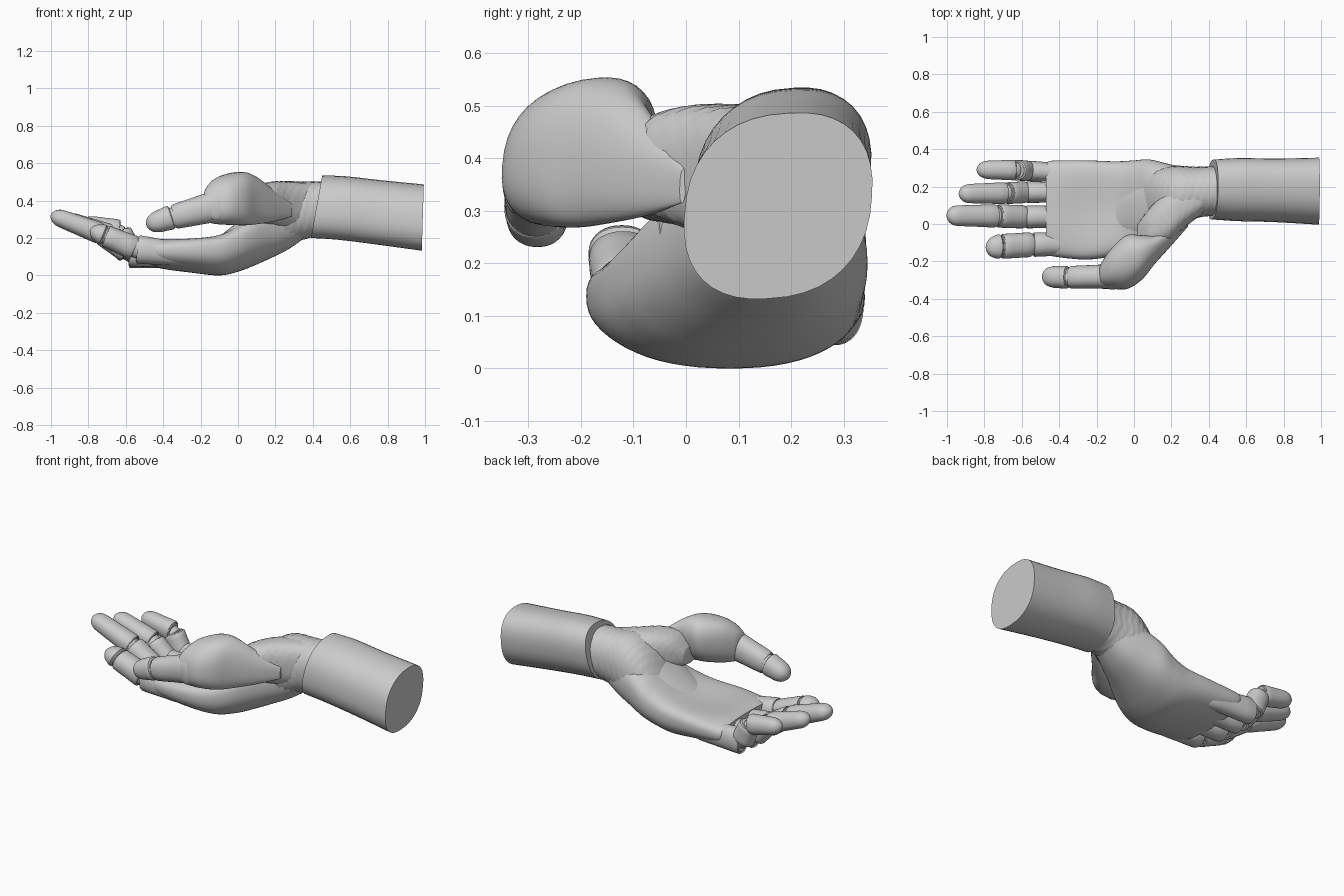
import bpy, math
from math import cos, sin, pi, copysign, sqrt


def spow(v, e):
    return copysign(abs(v) ** e, v)


def loft(name, stations, tilt=0.0, power=2.2, cup=None, steps=5, ribs=0.0, sides=40, skew=0.0):
    """Skin smooth rings; a station is (x, y0, y1, z0, z1[, lean]) and cup hollows the top."""
    st = [tuple(s) + (tilt,) * (6 - len(s)) for s in stations]
    cups = cup or [0] * len(st)
    st = [s + (c,) for s, c in zip(st, cups)]
    rows = []
    for i in range(len(st) - 1):
        a, b, c, d = st[max(i - 1, 0)], st[i], st[i + 1], st[min(i + 2, len(st) - 1)]
        for k in range(steps):
            t = k / steps
            rows.append([0.5 * (2*q + (r-p)*t + (2*p-5*q+4*r-s)*t*t + (3*q-p-3*r+s)*t**3)
                         for p, q, r, s in zip(a, b, c, d)])
    rows.append(st[-1])
    verts, faces = [], []
    for j, (x, y0, y1, z0, z1, lean, dip) in enumerate(rows):
        for k in range(sides):
            a = 2 * pi * k / sides
            u, v = spow(cos(a - skew), 2 / power), spow(sin(a + skew), 2 / power)
            # offset ridges give the wrinkled skin
            g = 1 + (ribs if (j + k // 3) % 3 else -ribs)
            dz = (z1 - z0) / 2 * v * g
            z = (z0 + z1) / 2 + dz
            if v > 0:
                z -= dip * (1 - u * u)
            verts.append((x + lean * dz, (y0 + y1) / 2 + (y1 - y0) / 2 * u * g, z))
    n = len(rows)
    for j in range(n - 1):
        for k in range(sides):
            m = (k + 1) % sides
            faces.append((j*sides + k, j*sides + m, (j+1)*sides + m, (j+1)*sides + k))
    faces += [tuple(range(sides - 1, -1, -1)), tuple(range((n - 1)*sides, n*sides))]
    me = bpy.data.meshes.new(name)
    me.from_pydata(verts, [], faces)
    ob = bpy.data.objects.new(name, me)
    bpy.context.collection.objects.link(ob)
    bpy.ops.object.select_all(action='DESELECT')
    ob.select_set(True)
    bpy.context.view_layer.objects.active = ob
    bpy.ops.object.mode_set(mode='EDIT')
    bpy.ops.mesh.select_all(action='SELECT')
    bpy.ops.mesh.normals_make_consistent(inside=False)
    bpy.ops.object.mode_set(mode='OBJECT')
    bpy.ops.object.shade_smooth_by_angle(angle=math.radians(40))
    return ob


def segment(name, p, q, w0, w1, h0, h1, r0=0.012, r1=0.012):
    """Finger segment from p to q with half-widths, half-heights and rounded end lengths."""
    dx, dz = q[0] - p[0], q[2] - p[2]
    length = sqrt(dx*dx + dz*dz)
    a, b = r0 / length, r1 / length
    arc = [0, 0.06, 0.22, 0.5, 1]
    ts = [a * f for f in arc] + [(a + 1 - b) / 2] + [1 - b * f for f in reversed(arc)]
    out = []
    for t in ts:
        e = 1.0
        for d, r, low in ((t, a, 0.8), (1 - t, b, 0.15 if r1 > 0.03 else 0.8)):
            if d < r:
                e = max(low, sqrt(max(0, 1 - (1 - d / r) ** 2)))
        x, y, z = (p[i] + (q[i] - p[i]) * t for i in range(3))
        w, h = (w0 + (w1 - w0) * t) * e, (h0 + (h1 - h0) * t) * e
        c = abs(dx) / length
        out.append((x, y - w, y + w, z - h * c, z + h * c))
    return loft(name, out, tilt=-dz / dx, steps=2, sides=32)


# forearm sleeve with a slanted wrist opening
loft("forearm", [(0.42, 0.025, 0.345, 0.20, 0.535, 0.18), (0.56, 0.015, 0.353, 0.19, 0.53, 0.12),
                 (0.75, 0.01, 0.35, 0.165, 0.51, 0.06), (0.988, -0.004, 0.355, 0.132, 0.487, 0.03)],
     power=2.35, skew=0.09)

# wrinkled wrist and the skin web running to the thumb
loft("wrist", [(0.03, 0.03, 0.25, 0.12, 0.28), (0.12, 0.0, 0.29, 0.12, 0.42),
               (0.22, 0.0, 0.31, 0.14, 0.495), (0.34, 0.035, 0.305, 0.19, 0.50),
               (0.46, 0.05, 0.31, 0.22, 0.50)], ribs=0.014, steps=9, sides=60)
loft("thumb_web", [(0.02, -0.12, 0.0, 0.30, 0.40), (0.08, -0.13, 0.08, 0.28, 0.47),
                   (0.18, -0.10, 0.18, 0.27, 0.50), (0.28, -0.01, 0.22, 0.25, 0.50),
                   (0.40, 0.08, 0.24, 0.28, 0.49)], ribs=0.012, steps=9, sides=60, power=2.6)

# cupped palm shell
loft("palm", [(-0.47, -0.14, 0.32, 0.09, 0.20), (-0.455, -0.165, 0.335, 0.055, 0.22),
              (-0.40, -0.178, 0.34, 0.035, 0.235), (-0.25, -0.19, 0.34, 0.015, 0.26),
              (-0.10, -0.170, 0.335, 0.0, 0.285), (0.0, -0.135, 0.34, 0.02, 0.32),
              (0.08, -0.09, 0.345, 0.05, 0.365), (0.17, -0.03, 0.325, 0.09, 0.40),
              (0.27, 0.03, 0.30, 0.14, 0.40), (0.37, 0.09, 0.27, 0.21, 0.38)],
     power=2.3, cup=[0.01, 0.03, 0.04, 0.07, 0.075, 0.05, 0.03, 0.02, 0, 0], sides=64)
# fleshy pad at the heel of the palm
loft("heel_pad", [(-0.14, -0.06, 0.16, 0.10, 0.18), (-0.06, -0.08, 0.20, 0.10, 0.24),
                  (0.04, -0.08, 0.25, 0.12, 0.32), (0.14, -0.05, 0.28, 0.14, 0.40)])

# fingers: knuckle, middle joint, last joint, tip; half-width at base
fingers = {
    "index": ((-0.28, -0.105, 0.110), (-0.54, -0.110, 0.140), (-0.71, -0.120, 0.212), (-0.79, -0.125, 0.245), 0.066),
    "middle": ((-0.28, 0.040, 0.100), (-0.58, 0.038, 0.125), (-0.73, 0.043, 0.222), (-1.00, 0.045, 0.325), 0.062),
    "ring": ((-0.28, 0.170, 0.100), (-0.58, 0.170, 0.115), (-0.68, 0.165, 0.215), (-0.935, 0.162, 0.305), 0.058),
    "little": ((-0.28, 0.270, 0.110), (-0.575, 0.284, 0.120), (-0.63, 0.288, 0.240), (-0.84, 0.290, 0.280), 0.055),
}


def between(p, q, t):
    return tuple(a + (b - a) * t for a, b in zip(p, q))


for name, (a, b, c, d, w) in fingers.items():
    segment(name + "_base", a, b, w * 0.85, w, 0.06, 0.076)
    segment(name + "_middle", between(b, c, 0.05), c, w, w, 0.066, 0.058)
    segment(name + "_tip", between(c, d, 0.02), d, w, w * 0.85, 0.058, 0.044, 0.012, 0.06)
    # inner joint rods
    segment(name + "_joint", between(a, b, 0.9), between(b, c, 0.3), w * 0.8, w * 0.8, 0.055, 0.05)
    segment(name + "_tip_joint", between(b, c, 0.8), between(c, d, 0.2), w * 0.8, w * 0.75, 0.045, 0.042)

# thumb mound, pointed towards the wrist
loft("thumb_mound", [(-0.185, -0.32, -0.235, 0.32, 0.43), (-0.17, -0.335, -0.20, 0.29, 0.47),
                     (-0.12, -0.345, -0.13, 0.275, 0.52), (-0.04, -0.348, -0.06, 0.27, 0.548),
                     (0.04, -0.30, -0.06, 0.268, 0.552), (0.11, -0.215, -0.06, 0.275, 0.52),
                     (0.20, -0.115, -0.025, 0.290, 0.45), (0.29, -0.012, 0.0, 0.315, 0.38)],
     power=2.3, skew=0.12)
segment("thumb_base", (-0.10, -0.28, 0.375), (-0.345, -0.285, 0.312), 0.066, 0.060, 0.085, 0.065)
segment("thumb_joint", (-0.30, -0.284, 0.322), (-0.39, -0.285, 0.298), 0.05, 0.05, 0.056, 0.053)
segment("thumb_tip", (-0.35, -0.285, 0.313), (-0.49, -0.282, 0.267), 0.062, 0.054, 0.067, 0.050, 0.012, 0.06)
# round knuckle cover on the thumb side
bpy.ops.mesh.primitive_uv_sphere_add(segments=32, ring_count=16, radius=1, location=(-0.115, -0.325, 0.365))
knuckle = bpy.context.object
knuckle.name = "thumb_knuckle"
knuckle.scale = (0.055, 0.025, 0.07)
bpy.ops.object.shade_smooth_by_angle(angle=math.radians(40))
